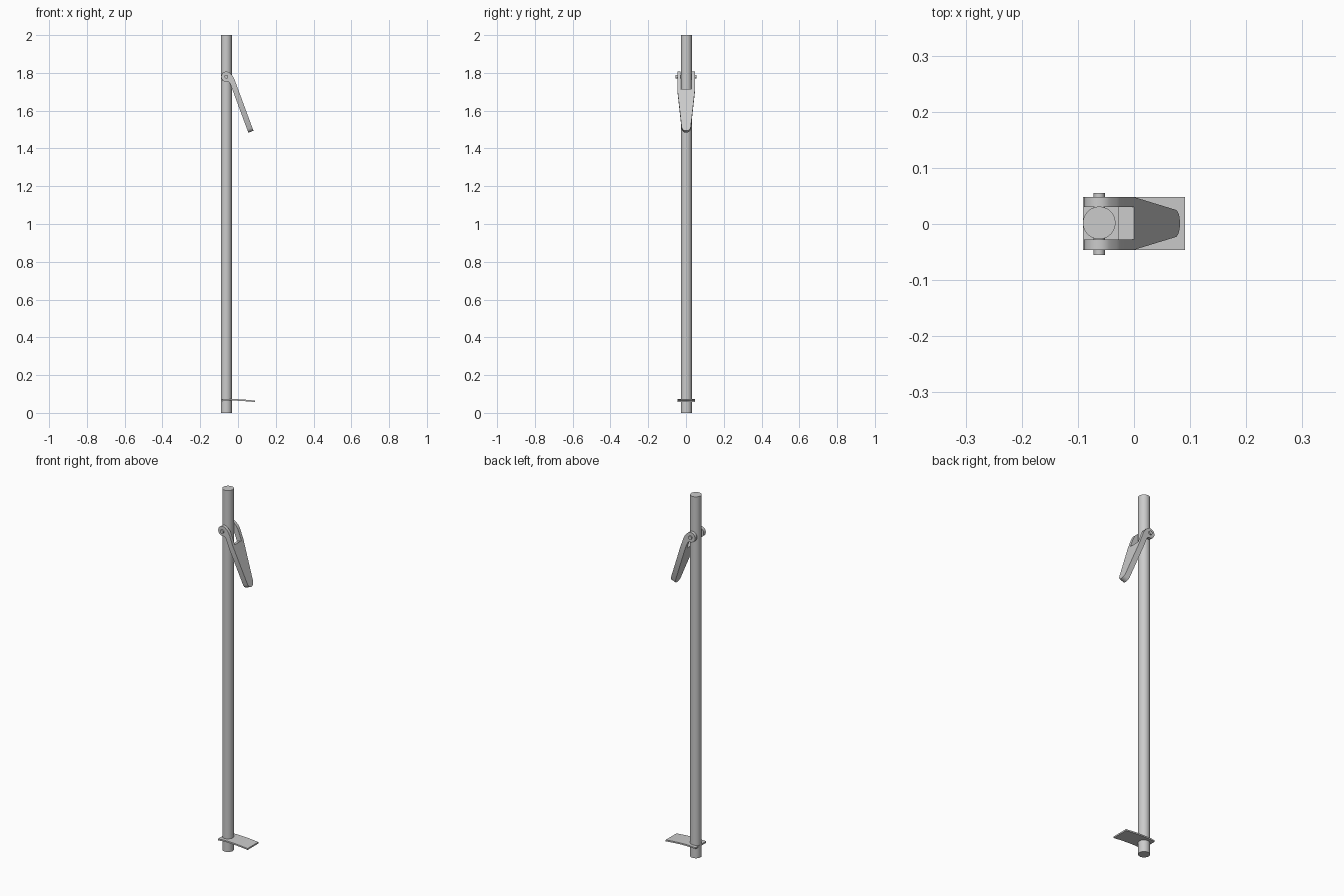
import bpy, bmesh, math
from mathutils import Vector

if "Cube" in bpy.data.objects:
    bpy.data.objects.remove(bpy.data.objects["Cube"])

YC = 0.001            # shared centre line of lever and plate
PX, PZ = -0.062, 1.78  # pivot


def prism(name, pts, sweep):
    """Extrude a closed 3D polygon along a vector."""
    bm = bmesh.new()
    face = bm.faces.new([bm.verts.new(p) for p in pts])
    out = bmesh.ops.extrude_face_region(bm, geom=[face])
    moved = [v for v in out["geom"] if isinstance(v, bmesh.types.BMVert)]
    bmesh.ops.translate(bm, vec=sweep, verts=moved)
    bmesh.ops.recalc_face_normals(bm, faces=bm.faces)
    me = bpy.data.meshes.new(name)
    bm.to_mesh(me)
    bm.free()
    ob = bpy.data.objects.new(name, me)
    bpy.context.collection.objects.link(ob)
    return ob


def smooth(ob):
    bpy.ops.object.select_all(action='DESELECT')
    ob.select_set(True)
    bpy.context.view_layer.objects.active = ob
    bpy.ops.object.shade_smooth_by_angle(angle=math.radians(30))


def cylinder(name, r, depth, loc, rot=(0, 0, 0), n=48):
    bpy.ops.mesh.primitive_cylinder_add(vertices=n, radius=r, depth=depth,
                                        location=loc, rotation=rot)
    ob = bpy.context.object
    ob.name = name
    smooth(ob)


# pole and pivot pin
cylinder("pole", 0.029, 2.0, (PX, 0.002, 1.0))
cylinder("pivot_pin", 0.01, 0.11, (PX, 0, PZ), (math.pi / 2, 0, 0), 24)

# curved foot plate
top = [(-0.091, 0.070), (-0.06, 0.0725), (-0.03, 0.073), (0.0, 0.0722),
       (0.03, 0.0705), (0.06, 0.068), (0.091, 0.065)]
prof = top + [(x, z - 0.008) for x, z in reversed(top)]
smooth(prism("foot_plate", [(x, YC - 0.047, z) for x, z in prof], (0, 0.094, 0)))

# lever side profile: round head flowing into a straight arm
d = Vector((0.347, 0, -0.938)).normalized()   # along the arm
n = Vector((-d.z, 0, d.x))                    # out of its front face
A = Vector((0.0, 0, 1.715))                   # start of the solid blade
T = 0.029
side = []
for i in range(25):
    a = math.radians(40 + i * (285 - 40) / 24)
    side.append(Vector((PX + 0.027 * math.cos(a), 0, PZ + 0.027 * math.sin(a))))
side += [Vector((-0.0475, 0, 1.7505)), Vector((-0.0435, 0, 1.7455))]
side += [A - n * T + d * s for s in (-0.035, 0.27)]
side += [A + d * s for s in (0.27, -0.05)]
side += [Vector((-0.0235, 0, 1.776)), Vector((-0.031, 0, 1.788))]
lever = prism("lever", [p + Vector((0, YC - 0.047, 0)) for p in side], (0, 0.094, 0))

# lever plan outline: forked top, tapered blade, rounded tip
w = 0.024
plan = [(-0.3, -0.06), (-0.02, -0.06), (0.0, -0.047)]
for i in range(13):
    t = -1 + 2 * i / 12
    plan.append((0.217 + 0.023 * math.sqrt(max(0, 1 - t * t * 0.97)) - 0.004, w * t))
plan += [(0.0, 0.047), (-0.02, 0.06), (-0.3, 0.06),
         (-0.3, 0.029), (0.0, 0.029), (0.0, -0.029), (-0.3, -0.029)]
helper = prism("lever_outline", [A - n * 0.3 + d * s + Vector((0, YC + y, 0))
                                 for s, y in plan], n * 0.6)
mod = lever.modifiers.new("outline", 'BOOLEAN')
mod.operation = 'INTERSECT'
mod.solver = 'EXACT'
mod.object = helper
bpy.context.view_layer.objects.active = lever
bpy.ops.object.modifier_apply(modifier=mod.name)
bpy.data.objects.remove(helper)
smooth(lever)
